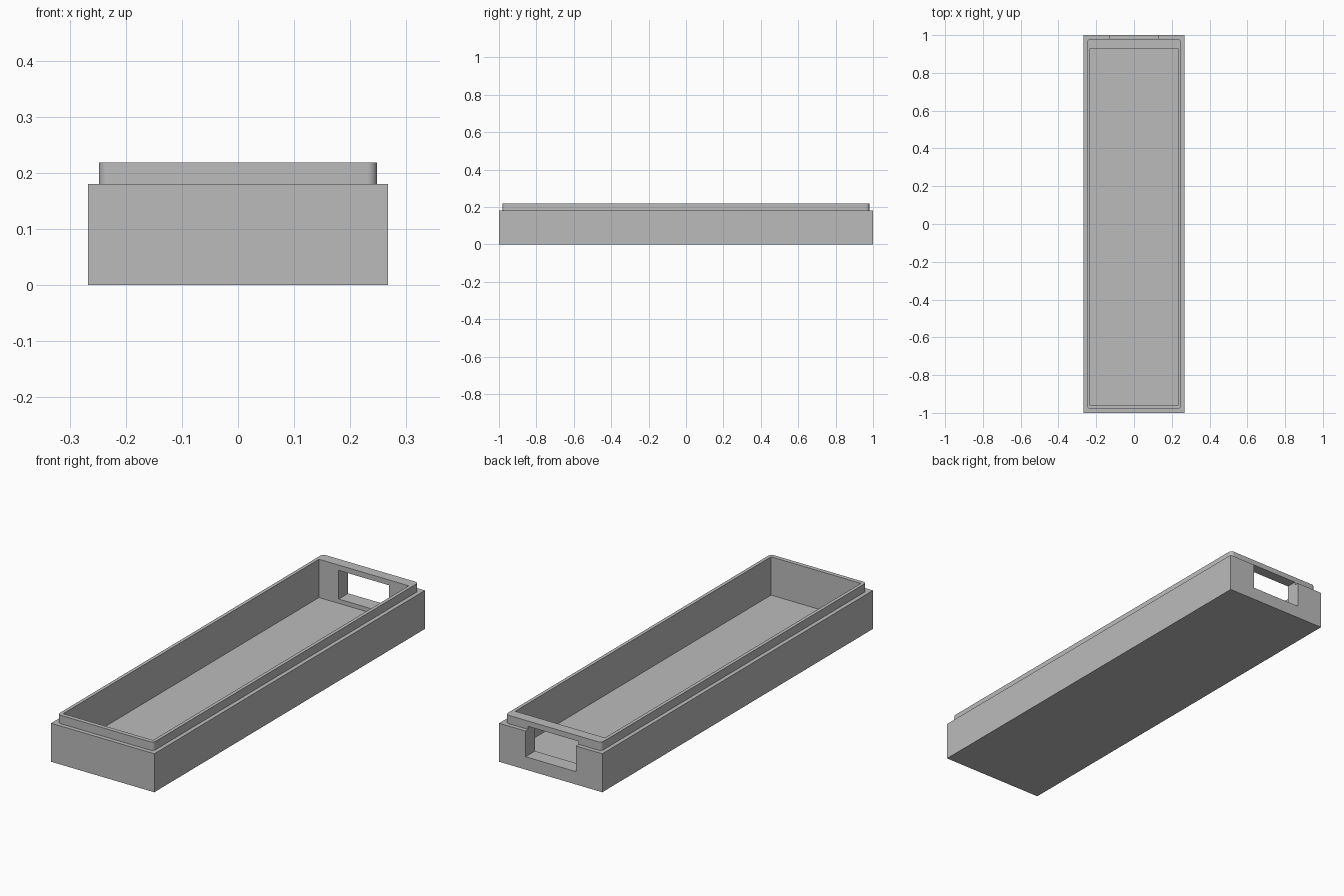
import bpy
import bmesh
from mathutils import Vector

cube = bpy.data.objects.get("Cube")
if cube:
    bpy.data.objects.remove(cube, do_unlink=True)

# Single plain grey for the whole tray
grey = bpy.data.materials.new("plain_grey")
grey.use_nodes = True
colour = (0.5, 0.5, 0.5, 1)
grey.diffuse_color = colour
grey.node_tree.nodes["Principled BSDF"].inputs["Base Color"].default_value = colour


def block(name, low, high, radius=0):
    """Box between two corners, with optionally rounded upright edges."""
    low, high = Vector(low), Vector(high)
    bm = bmesh.new()
    bmesh.ops.create_cube(bm, size=1)
    for v in bm.verts:
        v.co = (low + high) / 2 + v.co * (high - low)
    if radius:
        upright = [e for e in bm.edges
                   if abs(e.verts[0].co.z - e.verts[1].co.z) > 0.001]
        bmesh.ops.bevel(bm, geom=upright, offset=radius, segments=8,
                        profile=0.5, affect='EDGES')
    mesh = bpy.data.meshes.new(name)
    bm.to_mesh(mesh)
    bm.free()
    mesh.materials.append(grey)
    obj = bpy.data.objects.new(name, mesh)
    bpy.context.collection.objects.link(obj)
    return obj


def combine(target, tool, operation):
    """Apply a boolean and discard the tool object."""
    tool.hide_render = True
    mod = target.modifiers.new(tool.name, 'BOOLEAN')
    mod.operation = operation
    mod.solver = 'EXACT'
    mod.object = tool
    bpy.context.view_layer.objects.active = target
    bpy.ops.object.modifier_apply(modifier=mod.name)
    bpy.data.objects.remove(tool, do_unlink=True)


# Outer body and the raised, round-cornered lip
tray = block("tray", (-0.267, -1, 0), (0.267, 1, 0.18))
lip = block("lip", (-0.248, -0.98, 0.1), (0.248, 0.98, 0.219), radius=0.018)
combine(tray, lip, 'UNION')

# Open cavity, set off-centre so the back wall is thicker
cavity = block("cavity", (-0.232, -0.96, 0.04), (0.232, 0.93, 0.3))
combine(tray, cavity, 'DIFFERENCE')

# Slot through the back wall, breaking the ledge but not the lip's top
slot = block("slot", (-0.13, 0.9, 0.06), (0.13, 1.1, 0.194))
combine(tray, slot, 'DIFFERENCE')

# Smooth only the rounded lip corners
bpy.ops.object.select_all(action='DESELECT')
tray.select_set(True)
bpy.context.view_layer.objects.active = tray
bpy.ops.object.shade_smooth_by_angle(angle=0.5)
